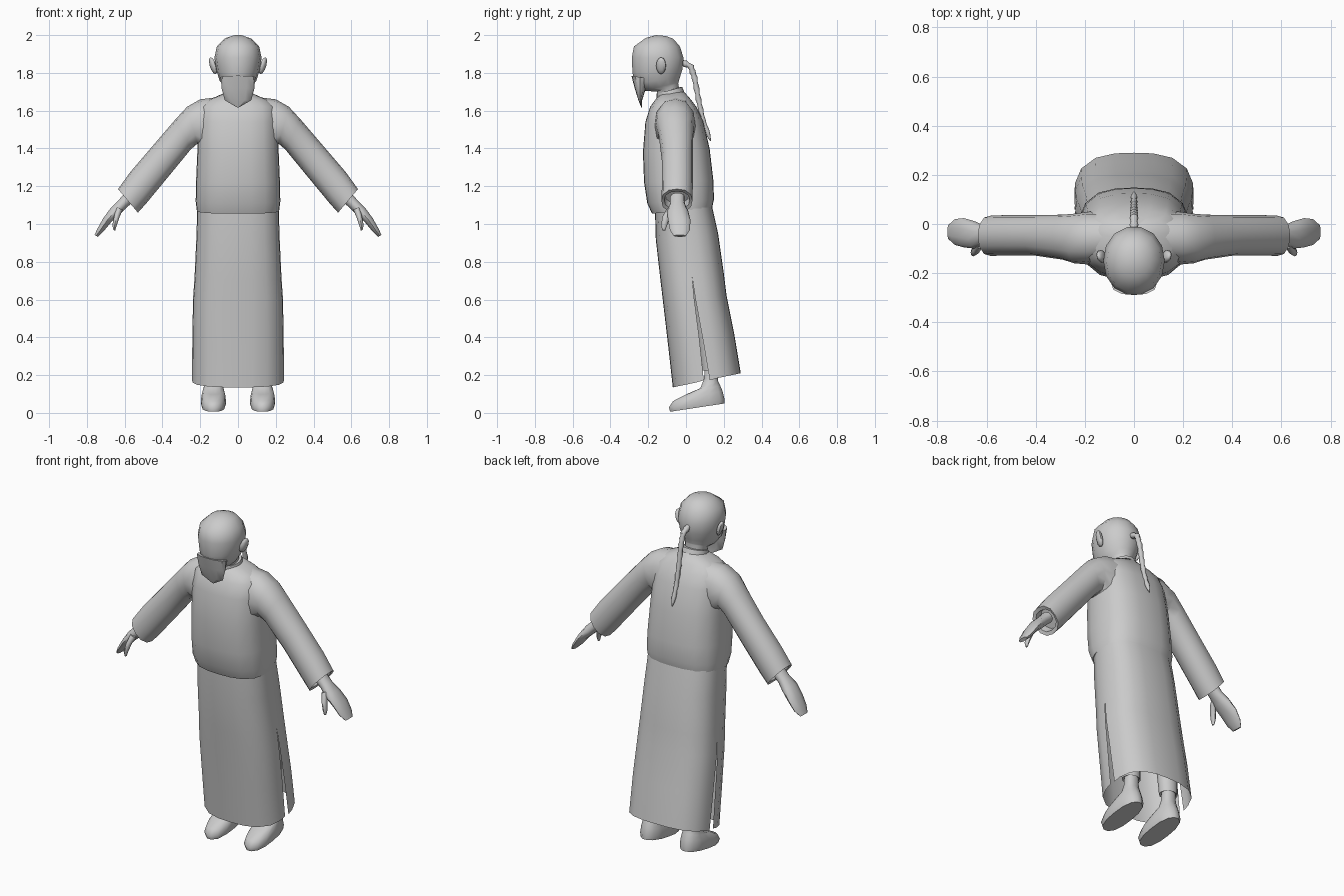
import bpy, bmesh, math
from mathutils import Vector

cube = bpy.data.objects.get("Cube")
if cube:
    bpy.data.objects.remove(cube, do_unlink=True)

grey = bpy.data.materials.new("plain grey")
grey.use_nodes = True
COLOUR = (0.6, 0.6, 0.6, 1)
grey.diffuse_color = COLOUR
grey.node_tree.nodes["Principled BSDF"].inputs["Base Color"].default_value = COLOUR


def finish(name, bm, angle=55):
    bmesh.ops.remove_doubles(bm, verts=bm.verts, dist=0.0005)
    bmesh.ops.recalc_face_normals(bm, faces=bm.faces)
    mesh = bpy.data.meshes.new(name)
    bm.to_mesh(mesh)
    bm.free()
    mesh.materials.append(grey)
    obj = bpy.data.objects.new(name, mesh)
    bpy.context.collection.objects.link(obj)
    bpy.ops.object.select_all(action='DESELECT')
    obj.select_set(True)
    bpy.context.view_layer.objects.active = obj
    bpy.ops.object.shade_smooth_by_angle(angle=math.radians(angle))
    return obj


def ring(centre, u, v, n, power):
    """Rounded-box outline spanned by half axes u and v."""
    pts = []
    for i in range(n):
        a = math.tau * i / n
        c, s = math.cos(a), math.sin(a)
        k = (abs(c) ** power + abs(s) ** power) ** (-1 / power)
        pts.append(centre + u * c * k + v * s * k)
    return pts


def loft(name, rings, caps=(True, True), angle=55):
    bm = bmesh.new()
    loops = [[bm.verts.new(p) for p in r] for r in rings]
    for a, b in zip(loops, loops[1:]):
        for i in range(len(a)):
            j = (i + 1) % len(a)
            bm.faces.new((a[i], a[j], b[j], b[i]))
    for wanted, loop in zip(caps, (loops[0], loops[-1])):
        if wanted:
            bm.faces.new(loop)
    return finish(name, bm, angle)


def level(yf, zf, yb, zb, w, x=0, n=16, power=2.5):
    """Cross-section from its front point, back point and half width."""
    f, b = Vector((x, yf, zf)), Vector((x, yb, zb))
    return ring((f + b) / 2, Vector((w, 0, 0)), (b - f) / 2, n, power)


def limb(side, tx, tz, bx, bz, yf, yb, n=12, power=2.4):
    """Cross-section of an arm from its top and bottom points and depth."""
    t, b = Vector((side * tx, 0, tz)), Vector((side * bx, 0, bz))
    mid = (t + b) / 2 + Vector((0, (yf + yb) / 2, 0))
    return ring(mid, Vector((0, (yb - yf) / 2, 0)), (t - b) / 2, n, power)


# Robe: front and back panels welded above the side slits
robe_levels = [(-.165, 1.10, .13, 1.13, .215, 0), (-.16, .92, .17, .95, .22, 0),
               (-.135, .70, .20, .74, .23, 0), (-.122, .59, .215, .62, .238, .003),
               (-.095, .36, .255, .42, .242, .009), (-.07, .135, .29, .21, .243, .016)]
bm = bmesh.new()
for half in (0, 1):
    rows = []
    for yf, zf, yb, zb, w, gap in robe_levels:
        pts = level(yf, zf, yb, zb, w, n=20, power=2.8)
        pts = pts[:11] if half == 0 else pts[10:] + pts[:1]
        shift = Vector((0, gap if half == 0 else -gap, 0))
        pts[0], pts[-1] = pts[0] + shift, pts[-1] + shift
        rows.append([bm.verts.new(p) for p in pts])
    for a, b in zip(rows, rows[1:]):
        for i in range(10):
            bm.faces.new((a[i], a[i + 1], b[i + 1], b[i]))
finish("robe", bm)

# Jacket body with a turned-in lower edge
jacket = [(-.15, 1.075, .12, 1.10, .20), (-.18, 1.055, .138, 1.085, .218),
          (-.205, 1.11, .148, 1.13, .224), (-.222, 1.22, .145, 1.23, .222),
          (-.228, 1.38, .125, 1.40, .215), (-.215, 1.54, .09, 1.55, .21),
          (-.19, 1.62, .055, 1.62, .20), (-.165, 1.655, .025, 1.66, .155),
          (-.14, 1.685, -.01, 1.70, .07)]
loft("jacket", [level(*j, n=20, power=2.8) for j in jacket])

# Collar and head
loft("collar", [level(-.155, 1.65, -.005, 1.69, .078, power=2),
                level(-.155, 1.69, -.02, 1.725, .072, power=2),
                level(-.145, 1.69, -.03, 1.725, .06, power=2)])
head = [(-.15, 1.66, -.03, 1.69, .058), (-.155, 1.70, -.04, 1.745, .062),
        (-.225, 1.705, -.038, 1.75, .075), (-.272, 1.745, -.03, 1.775, .098),
        (-.286, 1.80, -.016, 1.82, .113), (-.29, 1.88, -.01, 1.88, .125),
        (-.278, 1.94, -.03, 1.94, .112), (-.215, 1.985, -.065, 1.98, .07),
        (-.16, 2.0, -.105, 1.995, .025)]
loft("head", [level(*h, n=14, power=2.1) for h in head])

# Beard: a wedge narrowing to a point
beard = [(-.289, 1.785, -.20, 1.77, .092), (-.272, 1.72, -.215, 1.71, .086),
         (-.252, 1.655, -.232, 1.655, .07), (-.237, 1.618, -.233, 1.618, .006)]
loft("beard", [level(*b, n=12, power=2.4) for b in beard], angle=40)

# Braided pigtail: beads along a drooping path
path = [Vector(p) for p in ((0, -.03, 1.86), (0, .025, 1.835), (0, .045, 1.775),
                            (0, .066, 1.66), (0, .09, 1.55), (0, .13, 1.44))]
braid = []
for k in range(len(path) - 1):
    along = (path[k + 1] - path[k]).normalized()
    across = Vector((0, along.z, -along.y))
    for step in range(4):
        t = (k + step / 4) / (len(path) - 1)
        r = (.019 - .006 * t) * (1 if step % 2 == 0 else .75)
        braid.append(ring(path[k].lerp(path[k + 1], step / 4),
                          Vector((r, 0, 0)), across * r, 8, 2))
braid.append(ring(path[-1], Vector((.003, 0, 0)), across * .003, 8, 2))
loft("pigtail", braid)

sleeve = [(.08, 1.675, .10, 1.36, -.15, .05), (.20, 1.66, .17, 1.38, -.165, .05),
          (.27, 1.62, .215, 1.425, -.16, .042), (.33, 1.555, .25, 1.395, -.145, .038),
          (.45, 1.415, .365, 1.255, -.128, .036), (.57, 1.275, .485, 1.11, -.128, .036),
          (.635, 1.185, .53, 1.06, -.13, .034), (.618, 1.172, .54, 1.08, -.115, .02),
          (.585, 1.20, .51, 1.11, -.11, .015)]
hand = [(.60, 1.165, .55, 1.12, -.085, -.005), (.635, 1.125, .59, 1.085, -.085, -.005),
        (.675, 1.085, .625, 1.05, -.10, .012), (.715, 1.03, .67, 1.01, -.095, .024),
        (.745, .975, .712, .96, -.085, .02), (.76, .942, .742, .932, -.065, .0)]
thumb = [(.645, 1.09, .61, 1.075, -.10, -.06), (.655, 1.045, .628, 1.035, -.125, -.085),
         (.665, .995, .643, .99, -.132, -.10), (.66, .968, .65, .965, -.125, -.11)]
shoe = [(-.085, .006, .205, .05, .06), (-.092, .028, .205, .075, .067),
        (-.07, .062, .195, .115, .064), (.0, .098, .182, .145, .056),
        (.075, .13, .17, .17, .046), (.095, .18, .168, .19, .04),
        (.10, .25, .168, .25, .038)]
trouser = [(.10, .235, .165, .235, .035), (.085, .225, .178, .225, .053),
           (.082, .26, .178, .26, .055), (.05, .5, .17, .5, .065),
           (.0, .9, .12, .9, .07)]

for label, s in (("left", 1), ("right", -1)):
    loft(label + "_sleeve", [limb(s, *r) for r in sleeve])
    loft(label + "_hand", [limb(s, *r, n=10, power=2.2) for r in hand])
    loft(label + "_thumb", [limb(s, *r, n=8, power=2) for r in thumb])
    loft(label + "_shoe", [level(*r, x=s * .13, n=14) for r in shoe])
    loft(label + "_trouser_leg", [level(*r, x=s * .13, n=12, power=2) for r in trouser])
    # Ear: a flattened ball flared outwards at the top
    bm = bmesh.new()
    bmesh.ops.create_uvsphere(bm, u_segments=8, v_segments=6, radius=1)
    for v in bm.verts:
        x, y, z = v.co
        v.co = (s * (.132 + .018 * x + .012 * z), -.132 + .026 * y + .008 * x, 1.838 + .045 * z)
    finish(label + "_ear", bm)
